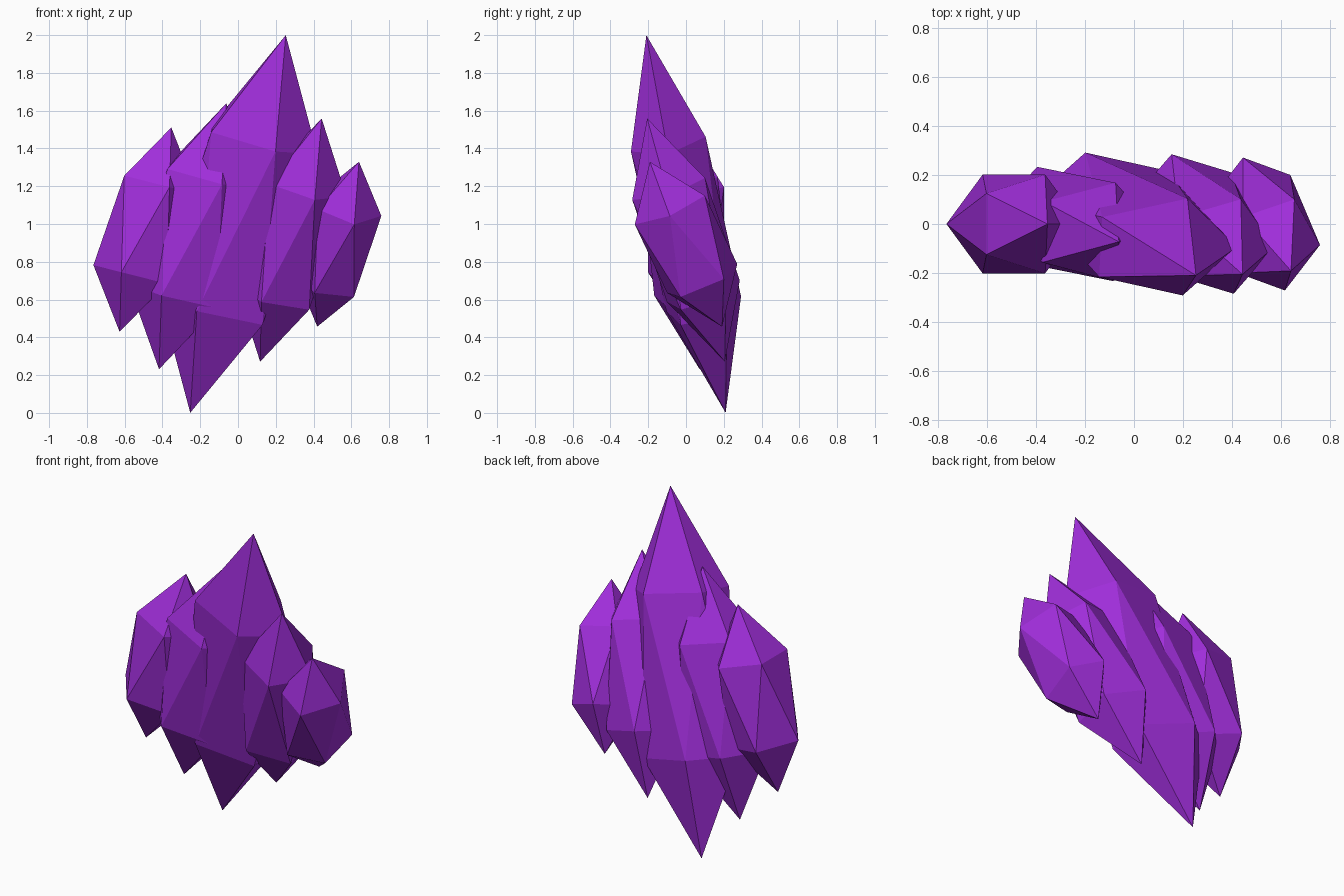
import bpy
import math

old = bpy.data.objects.get("Cube")
if old:
    bpy.data.objects.remove(old, do_unlink=True)

# Single violet material
violet = bpy.data.materials.new("violet_crystal")
violet.use_nodes = True
violet.diffuse_color = (0.35, 0.027, 0.70, 1)
violet.node_tree.nodes["Principled BSDF"].inputs["Base Color"].default_value = violet.diffuse_color

LEAN = math.radians(14.2)   # shared sideways lean
DEPTH = 0.237               # shared half depth


def crystal(name, x, z, half_width, half_length, forward_tilt):
    """Stretched twenty-sided gem, leaning sideways and tipped forward."""
    bpy.ops.mesh.primitive_ico_sphere_add(
        subdivisions=1, radius=1, location=(x, 0, z),
        rotation=(math.radians(forward_tilt), LEAN, 0))
    gem = bpy.context.object
    gem.name = name
    gem.scale = (half_width, DEPTH, half_length)
    gem.data.materials.append(violet)
    bpy.ops.object.transform_apply(location=False, rotation=True, scale=True)
    bpy.ops.object.shade_flat()
    return gem


# Cluster fanning from upright on one side to tipped forward on the other
crystal("outer_right_crystal", -0.49, 0.97, 0.247, 0.558, 0)
crystal("inner_right_crystal", -0.24, 0.935, 0.30, 0.73, 5.7)
crystal("main_crystal", 0, 1.0, 0.355, 1.052, 11.5)
crystal("inner_left_crystal", 0.28, 0.915, 0.255, 0.695, 17.2)
crystal("outer_left_crystal", 0.53, 0.893, 0.207, 0.489, 23)
